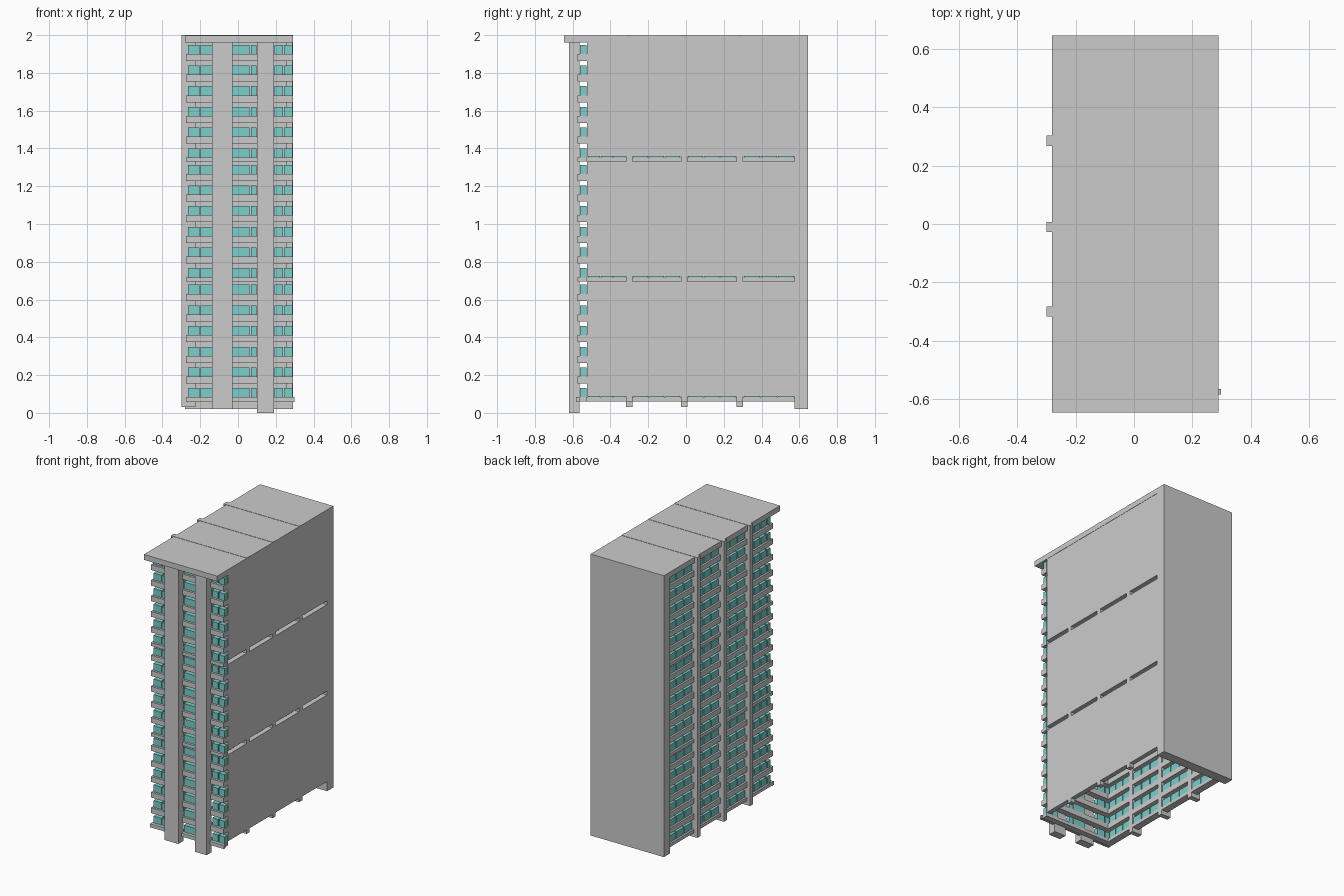
import bpy, bmesh
from mathutils import Matrix

if "Cube" in bpy.data.objects:
    bpy.data.objects.remove(bpy.data.objects["Cube"])


def make(name, boxes, color=None):
    """One object from a list of (x0, x1, y0, y1, z0, z1) boxes."""
    bm = bmesh.new()
    for x0, x1, y0, y1, z0, z1 in boxes:
        m = Matrix.Translation(((x0 + x1) / 2, (y0 + y1) / 2, (z0 + z1) / 2))
        m = m @ Matrix.Diagonal((x1 - x0, y1 - y0, z1 - z0, 1))
        bmesh.ops.create_cube(bm, size=1, matrix=m)
    mesh = bpy.data.meshes.new(name)
    bm.to_mesh(mesh)
    bm.free()
    ob = bpy.data.objects.new(name, mesh)
    bpy.context.collection.objects.link(ob)
    if color:
        mat = bpy.data.materials.new(name + "_mat")
        mat.diffuse_color = color
        mat.use_nodes = True
        mat.node_tree.nodes["Principled BSDF"].inputs["Base Color"].default_value = mat.diffuse_color
        mesh.materials.append(mat)
    return ob


def panes(a, b, count, gap=0.006):
    """Split a run into equal panes with small gaps."""
    step = (b - a + gap) / count
    return [(a + i * step, a + (i + 1) * step - gap) for i in range(count)]


# Shared layout
MODULES = [0.06, 0.695, 1.33]
FLOORS = [m + 0.023 + i * 0.1095 for m in MODULES for i in range(6)]
BAYS = [(-0.565, -0.317), (-0.283, -0.027), (0.007, 0.267), (0.303, 0.575)]
RIBS = [(-0.317, -0.283), (-0.027, 0.007), (0.267, 0.303)]
FRONT_BAYS = [(-0.265, -0.137), (-0.028, 0.098), (0.192, 0.288)]

# Roof with shallow ribs, and the solid rear wall
make("roof", [(-0.28, 0.29, -0.645, 0.645, 1.96, 1.998)])
make("roof_rib", [(-0.28, 0.29, a, b, 1.99, 2.0) for a, b in RIBS])
make("back_wall", [(-0.28, 0.29, 0.575, 0.645, 0.02, 1.998)])

# Right wall: three storey-group panels with slots between them
tops = [0.695, 1.33, 1.97]
wall = [(0.255, 0.288, -0.525, 0.58, m + 0.027, t) for m, t in zip(MODULES, tops)]
for m in MODULES:
    wall += [(0.255, 0.288, a, b, m, m + 0.027) for a, b in RIBS]
make("right_wall", wall)

# Pilasters on the front and left
make("front_pilaster", [(-0.137, -0.03, -0.62, -0.565, 0.02, 1.97),
                        (0.10, 0.19, -0.62, -0.565, 0.0, 1.97)])
make("left_pilaster", [(-0.30, -0.225, a, b, 0.03, 2.0) for a, b in RIBS])

# Spandrel bands wrapping the front and left of every floor
bands, glass = [], []
for i, z in enumerate(FLOORS):
    low = z - (0.023 if i % 6 == 0 else 0.037)
    bands.append((-0.275, 0.29, -0.575, -0.525, low, z))
    bands.append((-0.275, -0.225, -0.525, 0.58, low, z))
    # Window panes standing on the bands
    top = z + 0.048
    for (a, b), n in zip(FRONT_BAYS, (2, 2, 2)):
        cuts = [(a, 0.062), (0.068, b)] if a == -0.028 else panes(a, b, n)
        glass += [(p, q, -0.56, -0.528, z, top) for p, q in cuts]
    for j, (a, b) in enumerate(BAYS):
        a = -0.522 if j == 0 else a
        glass += [(-0.262, -0.228, p, q, z, top) for p, q in panes(a + 0.004, b - 0.004, 3)]
make("floor_band", bands)
make("window_pane", glass, (0.2, 0.62, 0.6, 1))

# Lip at the foot of the front
make("base_lip", [(-0.275, 0.298, -0.583, -0.565, 0.058, 0.083)])
